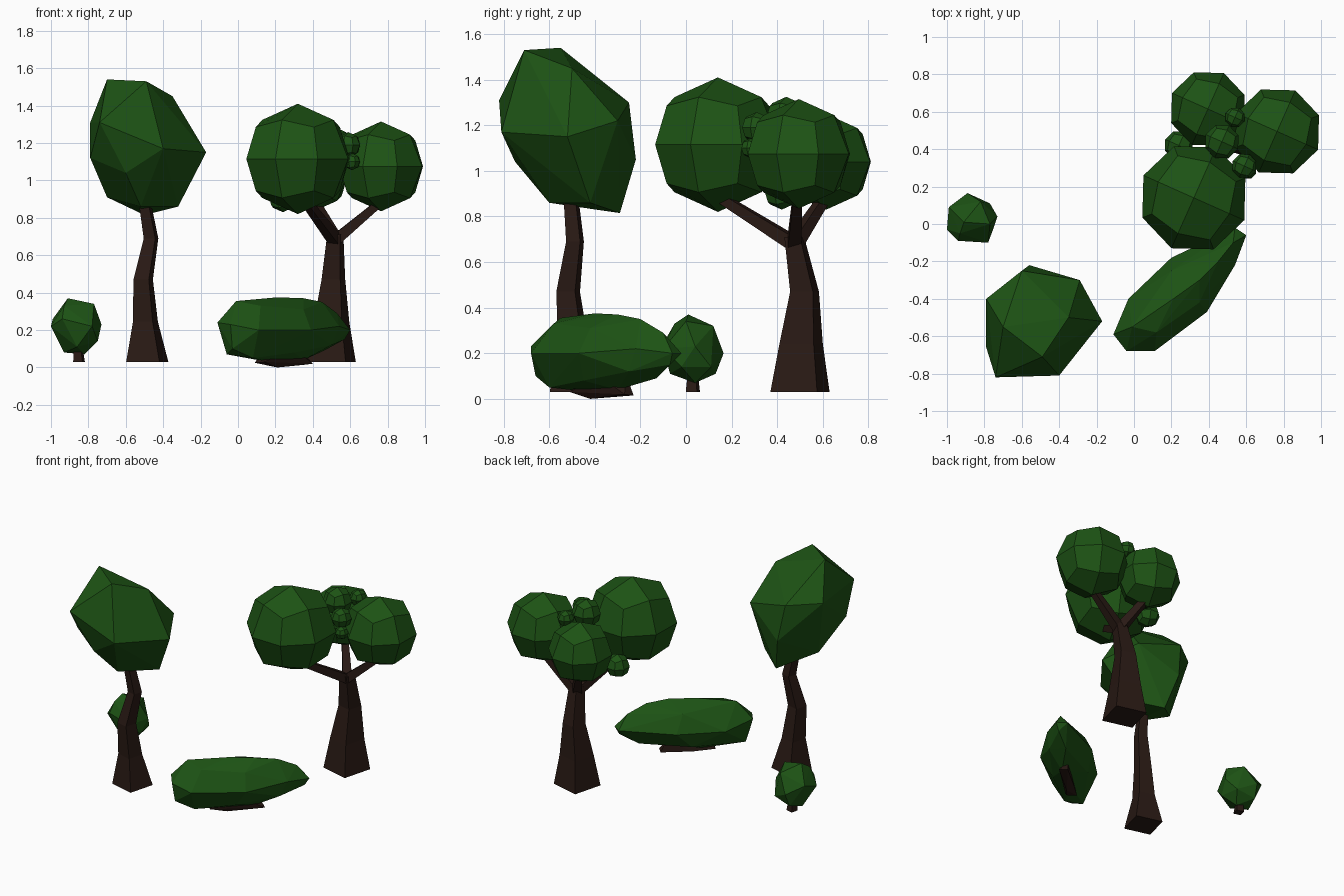
import bpy, bmesh, math
from mathutils import Vector, Matrix


def material(name, rgb):
    m = bpy.data.materials.new(name)
    m.diffuse_color = (*rgb, 1)
    return m


LEAF = material("leaf_green", (0.012, 0.085, 0.007))
BARK = material("bark_brown", (0.022, 0.010, 0.007))


def finish(name, bm, mat):
    bmesh.ops.recalc_face_normals(bm, faces=bm.faces)
    me = bpy.data.meshes.new(name)
    bm.to_mesh(me)
    bm.free()
    me.materials.append(mat)
    ob = bpy.data.objects.new(name, me)
    bpy.context.collection.objects.link(ob)
    return ob


def hull(name, points, mat):
    """Faceted convex lump through the given points."""
    bm = bmesh.new()
    for p in points:
        bm.verts.new(p)
    res = bmesh.ops.convex_hull(bm, input=bm.verts)
    loose = [v for v in bm.verts if not v.link_faces]
    bmesh.ops.delete(bm, geom=loose, context='VERTS')
    return finish(name, bm, mat)


def leaf_ball(name, centre, r, turn=-24):
    """24-quad ball: a once-divided cube pushed onto a sphere."""
    bm = bmesh.new()
    bmesh.ops.create_cube(bm, size=2)
    bmesh.ops.subdivide_edges(bm, edges=bm.edges[:], cuts=1, use_grid_fill=True)
    rot = Matrix.Rotation(math.radians(turn), 3, 'Z')
    for v in bm.verts:
        v.co = rot @ (v.co.normalized() * r) + Vector(centre)
    return finish(name, bm, LEAF)


def limb(name, rings, turn=30, upright=True):
    """Four-sided tapering limb through rings of (x, y, z, radius)."""
    bm = bmesh.new()
    axis = Vector(rings[-1][:3]) - Vector(rings[0][:3])
    q = Matrix.Identity(3) if upright else axis.to_track_quat('Z', 'Y').to_matrix()
    loops = []
    for x, y, z, r in rings:
        loop = []
        for i in range(4):
            a = math.radians(turn + 90 * i)
            off = q @ Vector((r * math.cos(a), r * math.sin(a), 0))
            loop.append(bm.verts.new(Vector((x, y, z)) + off))
        loops.append(loop)
    for a, b in zip(loops, loops[1:]):
        for i in range(4):
            j = (i + 1) % 4
            bm.faces.new((a[i], a[j], b[j], b[i]))
    bm.faces.new(loops[0][::-1])
    bm.faces.new(loops[-1])
    return finish(name, bm, BARK)


# Tall tree: bent trunk and one angular crown
limb("tall_tree_trunk", [(-0.485, -0.485, 0.03, 0.13), (-0.495, -0.495, 0.245, 0.077),
                         (-0.507, -0.517, 0.47, 0.06), (-0.465, -0.487, 0.69, 0.045),
                         (-0.505, -0.508, 0.92, 0.036)])
hull("tall_tree_crown", [
    (-0.70, -0.55, 1.54), (-0.49, -0.71, 1.53), (-0.35, -0.50, 1.45),
    (-0.17, -0.52, 1.15), (-0.29, -0.30, 1.22), (-0.56, -0.22, 1.05),
    (-0.60, -0.25, 1.30), (-0.79, -0.40, 1.31), (-0.79, -0.66, 1.12),
    (-0.74, -0.82, 1.31), (-0.40, -0.81, 1.17), (-0.50, -0.29, 0.815),
    (-0.32, -0.42, 0.86), (-0.70, -0.48, 0.91), (-0.52, -0.60, 0.86),
    (-0.60, -0.75, 1.04)], LEAF)

# Branching tree: trunk, three limbs
limb("round_tree_trunk", [(0.50, 0.50, 0.03, 0.15), (0.50, 0.505, 0.24, 0.11),
                          (0.51, 0.52, 0.47, 0.073), (0.52, 0.475, 0.71, 0.05)])
for i, (x, y, z) in enumerate([(0.36, 0.14, 0.89), (0.77, 0.49, 0.89), (0.40, 0.62, 0.90)]):
    limb(f"round_tree_branch_{i + 1}", [(0.52, 0.475, 0.68, 0.042), (x, y, z, 0.028)],
         45, upright=False)

# Branching tree: large and small leaf balls
for i, (x, y, z, r) in enumerate([
        (0.32, 0.14, 1.115, 0.295), (0.765, 0.495, 1.075, 0.24), (0.395, 0.615, 1.04, 0.21),
        (0.47, 0.44, 1.23, 0.095), (0.59, 0.31, 1.19, 0.068), (0.61, 0.285, 1.10, 0.045),
        (0.54, 0.57, 1.22, 0.055), (0.24, 0.42, 0.91, 0.08)]):
    leaf_ball(f"round_tree_leaf_ball_{i + 1}", (x, y, z), r)

# Long diagonal bush and its low root
hull("long_bush", [
    (-0.11, -0.59, 0.24), (-0.04, -0.68, 0.23), (0.11, -0.68, 0.20), (0.39, -0.47, 0.20),
    (0.54, -0.22, 0.22), (0.60, -0.06, 0.20), (0.54, -0.02, 0.20), (0.20, -0.18, 0.20),
    (-0.03, -0.40, 0.20), (-0.01, -0.55, 0.355), (0.21, -0.40, 0.375), (0.35, -0.30, 0.37),
    (0.45, -0.20, 0.35), (0.53, -0.10, 0.29), (0.12, -0.58, 0.33), (0.35, -0.42, 0.31),
    (0.20, -0.25, 0.32), (-0.06, -0.58, 0.07), (0.08, -0.60, 0.05), (0.16, -0.42, 0.03),
    (0.35, -0.30, 0.04), (0.30, -0.45, 0.08), (0.46, -0.13, 0.09), (0.57, -0.07, 0.15),
    (0.15, -0.28, 0.09), (0.50, -0.25, 0.12), (-0.03, -0.66, 0.10)], LEAF)
hull("long_bush_root", [
    (0.09, -0.46, 0.025), (0.14, -0.51, 0.03), (0.21, -0.42, 0.0), (0.40, -0.27, 0.02),
    (0.36, -0.23, 0.015), (0.14, -0.45, 0.10), (0.30, -0.38, 0.10), (0.33, -0.26, 0.10),
    (0.20, -0.36, 0.015)], BARK)

# Small bush on a short stem
limb("small_bush_stem", [(-0.85, 0.03, 0.03, 0.036), (-0.855, 0.03, 0.12, 0.025)])
hull("small_bush", [
    (-0.91, 0.01, 0.37), (-0.77, 0.00, 0.34), (-0.82, 0.12, 0.32), (-0.73, 0.04, 0.23),
    (-0.77, 0.11, 0.14), (-0.82, 0.04, 0.07), (-0.93, 0.03, 0.08), (-1.0, -0.03, 0.22),
    (-0.99, 0.09, 0.26), (-0.89, 0.165, 0.20), (-0.78, -0.10, 0.22), (-0.94, -0.09, 0.26),
    (-0.86, -0.07, 0.11), (-0.90, 0.13, 0.11), (-0.93, -0.05, 0.33), (-0.75, -0.02, 0.14)], LEAF)
